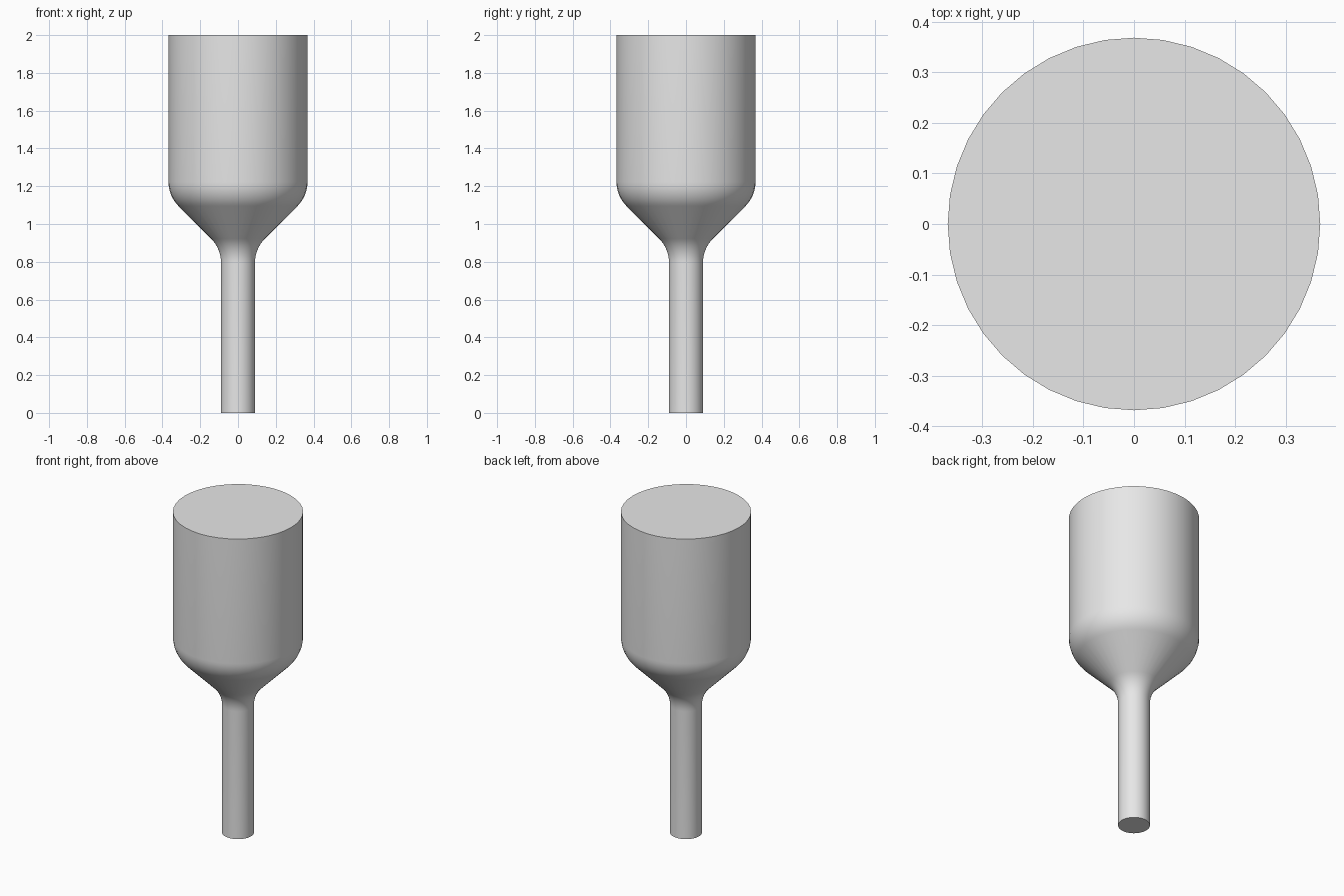
import bpy
import bmesh
from math import sin, cos, tan, pi, radians

cube = bpy.data.objects.get("Cube")
if cube:
    bpy.data.objects.remove(cube, do_unlink=True)

SIDES = 40
STEM_R, BODY_R, HEIGHT = 0.09, 0.368, 2.0
FILLET = 0.18
STEM_CORNER, BODY_CORNER = 0.87, 1.148   # heights where the cone meets each cylinder
STEPS = 8

# Plain grey material
grey = bpy.data.materials.new("plain_grey")
grey.use_nodes = True
colour = (0.8, 0.8, 0.8, 1)
grey.diffuse_color = colour
grey.node_tree.nodes["Principled BSDF"].inputs["Base Color"].default_value = colour

# Profile: stem, flared fillet, 45 degree cone, rounded shoulder, body
setback = FILLET * tan(pi / 8)
angles = [pi / 4 * i / STEPS for i in range(STEPS + 1)]
flare = [(STEM_R + FILLET * (1 - cos(a)),
          STEM_CORNER - setback + FILLET * sin(a)) for a in angles]
shoulder = [(BODY_R - FILLET * (1 - cos(a)),
             BODY_CORNER + setback - FILLET * sin(a)) for a in reversed(angles)]
profile = [(STEM_R, 0)] + flare + shoulder + [(BODY_R, HEIGHT)]

# Revolve the profile and cap both ends
bm = bmesh.new()
rings = [[bm.verts.new((r * cos(2 * pi * i / SIDES), r * sin(2 * pi * i / SIDES), z))
          for i in range(SIDES)] for r, z in profile]
for low, high in zip(rings, rings[1:]):
    for i in range(SIDES):
        j = (i + 1) % SIDES
        bm.faces.new((low[i], low[j], high[j], high[i]))
bm.faces.new(rings[0][::-1])
bm.faces.new(rings[-1])

mesh = bpy.data.meshes.new("stemmed_body")
bm.to_mesh(mesh)
bm.free()
mesh.materials.append(grey)
body = bpy.data.objects.new("stemmed_body", mesh)
bpy.context.collection.objects.link(body)

# Smooth walls with crisp rims
bpy.ops.object.select_all(action="DESELECT")
body.select_set(True)
bpy.context.view_layer.objects.active = body
bpy.ops.object.shade_smooth_by_angle(angle=radians(30))
